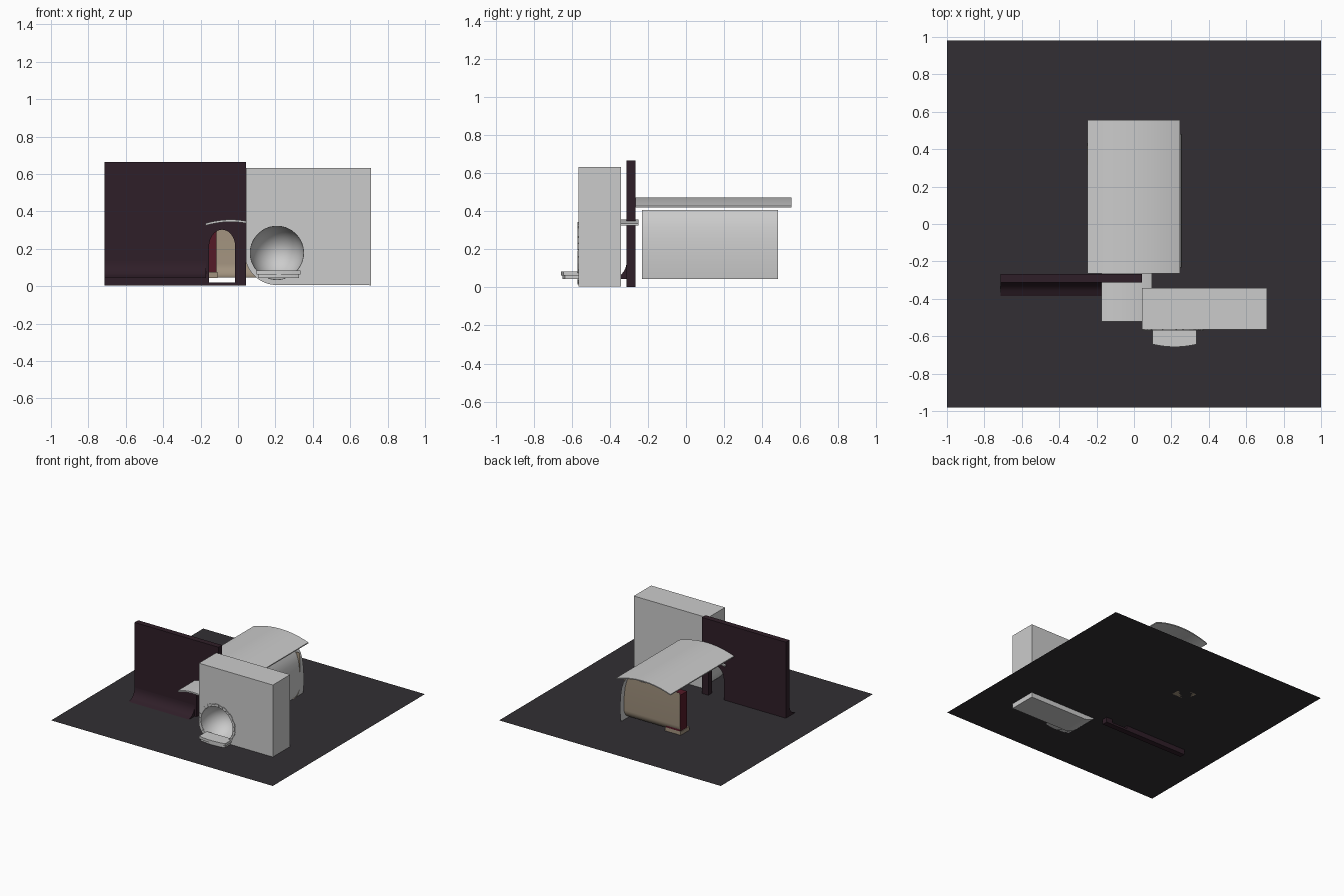
import bpy, bmesh, math
from mathutils import Vector

if "Cube" in bpy.data.objects:
    bpy.data.objects.remove(bpy.data.objects["Cube"])


def material(name, rgb):
    m = bpy.data.materials.new(name)
    m.diffuse_color = (*rgb, 1)
    m.use_nodes = True
    m.node_tree.nodes["Principled BSDF"].inputs["Base Color"].default_value = m.diffuse_color
    return m


DARK = material("dark_plum", (0.028, 0.013, 0.021))
FLOOR = material("dark_floor", (0.032, 0.028, 0.033))
TAN = material("tan", (0.36, 0.29, 0.21))
RED = material("deep_red", (0.09, 0.01, 0.02))


def finish(name, bm, mat=None, smooth=False):
    bmesh.ops.recalc_face_normals(bm, faces=bm.faces)
    me = bpy.data.meshes.new(name)
    bm.to_mesh(me)
    bm.free()
    ob = bpy.data.objects.new(name, me)
    bpy.context.collection.objects.link(ob)
    if mat:
        me.materials.append(mat)
    if smooth:
        bpy.ops.object.select_all(action='DESELECT')
        bpy.context.view_layer.objects.active = ob
        ob.select_set(True)
        bpy.ops.object.shade_smooth_by_angle(angle=math.radians(35))
    return ob


def extrude(name, pts, axis, a, b, mat=None, smooth=False, closed=True):
    """Sweep a 2D profile along an axis: y uses (x, z), x uses (y, z), z uses (x, y)."""
    def place(p, t):
        return {'y': (p[0], t, p[1]), 'x': (t, p[0], p[1]), 'z': (p[0], p[1], t)}[axis]
    bm = bmesh.new()
    A = [bm.verts.new(place(p, a)) for p in pts]
    B = [bm.verts.new(place(p, b)) for p in pts]
    n = len(pts)
    for i in range(n if closed else n - 1):
        j = (i + 1) % n
        bm.faces.new((A[i], A[j], B[j], B[i]))
    if closed:
        bm.faces.new(A)
        bm.faces.new(B[::-1])
    return finish(name, bm, mat, smooth)


def box(name, x, y, z, mat=None):
    return extrude(name, [(x[0], z[0]), (x[1], z[0]), (x[1], z[1]), (x[0], z[1])],
                   'y', y[0], y[1], mat)


def arc(cx, cz, r, a0, a1, n, ry=None):
    ry = ry or r
    return [(cx + r * math.cos(math.radians(a0 + (a1 - a0) * i / n)),
             cz + ry * math.sin(math.radians(a0 + (a1 - a0) * i / n))) for i in range(n + 1)]


def canopy(name, x0, x1, z_edge, z_top, thick, y0, y1):
    """Shallow curved roof sheet."""
    n, top, c, h = 16, [], (x0 + x1) / 2, (x1 - x0) / 2
    for i in range(n + 1):
        t = -1 + 2 * i / n
        top.append((c + h * t, z_top - (z_top - z_edge) * t * t))
    low = [(x, z - thick) for x, z in reversed(top)]
    return extrude(name, top + low, 'y', y0, y1, None, True)


def cut(ob, cutter):
    m = ob.modifiers.new("opening", 'BOOLEAN')
    m.object, m.operation, m.solver = cutter, 'DIFFERENCE', 'EXACT'
    cutter.hide_render = True
    cutter.hide_set(True)


# Ground sheet
bm = bmesh.new()
bm.faces.new([bm.verts.new(p) for p in
              ((-1, -.98, .045), (1, -.98, .045), (1, .98, .045), (-1, .98, .045))])
finish("ground", bm, FLOOR)

# Dark wall with an arched doorway: outline runs around the opening's lower sill
dark_wall = box("dark_wall", (-.715, .043), (-.312, -.266), (.003, .665), DARK)
door_cutter = extrude("doorway_cutter",
                      [(-.155, .02), (-.015, .02)] + arc(-.085, .21, .07, 0, 180, 20, .092),
                      'y', -.45, -.2)
cut(dark_wall, door_cutter)

# Flared foot of the dark wall
foot = [(-.30, .045), (-.385, .045)] + arc(-.385, .135, .073, -90, 0, 8, .085)[1:] + [(-.30, .135)]
extrude("wall_foot", foot, 'x', -.715, -.172, DARK, True)

# Pale front wall with one rounded lower corner and a domed recess
RX, RZ = .208, .178
profile = [(.71, .005), (.71, .632), (.043, .632), (.043, .15)] + \
    arc(RX, RZ, .172, 195, 265, 10)
pale_wall = extrude("pale_wall", profile, 'y', -.565, -.342)
bm = bmesh.new()
bmesh.ops.create_uvsphere(bm, u_segments=40, v_segments=24, radius=.143)
for v in bm.verts:
    v.co = Vector((v.co.x + RX, v.co.y * 1.25 - .565, v.co.z + RZ))
dome_cutter = finish("recess_cutter", bm, None, True)
cut(pale_wall, dome_cutter)

# Ring of blocks around the round opening
bm = bmesh.new()
N = 28
for k in range(N):
    a, d = 2 * math.pi * k / N, math.pi / N * .93
    r_out = .165 if k % 2 else .160
    corners = [(r, t) for r, t in ((.143, a - d), (r_out, a - d), (r_out, a + d), (.143, a + d))]
    f = [bm.verts.new((RX + r * math.cos(t), -.570, RZ + r * math.sin(t))) for r, t in corners]
    g = [bm.verts.new((v.co.x, -.555, v.co.z)) for v in f]
    bm.faces.new(f)
    bm.faces.new(g[::-1])
    for i in range(4):
        j = (i + 1) % 4
        bm.faces.new((f[i], g[i], g[j], f[j]))
finish("opening_ring", bm)

# Two-layer doorstep with a bowed front
for name, inset, z0, z1 in (("step_base", .008, .045, .062), ("step_top", 0, .062, .083)):
    front = [(.10 + inset + (.235 - 2 * inset) * i / 10,
              -.643 + inset - .014 * (1 - (i / 5 - 1) ** 2)) for i in range(11)]
    extrude(name, front + [(.335 - inset, -.545), (.10 + inset, -.545)], 'z', z0, z1)

# Curved roofs over the room and the doorway
canopy("room_roof", -.248, .246, .428, .472, .008, -.265, .555)
canopy("door_canopy", -.174, .097, .336, .356, .012, -.522, -.25)

# Bulging right side of the room
side = [(.250, .045), (.256, .11), (.257, .18), (.254, .25), (.244, .32), (.228, .37), (.206, .405)]
side_ob = extrude("room_side", side, 'y', -.232, .482, None, True, False)

# Back wall sweeping forward at its foot
back = [(.345, .047)] + arc(.36, .12, .072, -90, 0, 8) + [(.432, .392)]
extrude("back_wall", back, 'x', -.25, .256, TAN, True, False)

# Red pillar and its base in the rear left corner
box("red_pillar", (-.245, -.115), (.335, .425), (.075, .37), RED)
box("pillar_base", (-.25, -.11), (.315, .425), (.045, .075), TAN)
